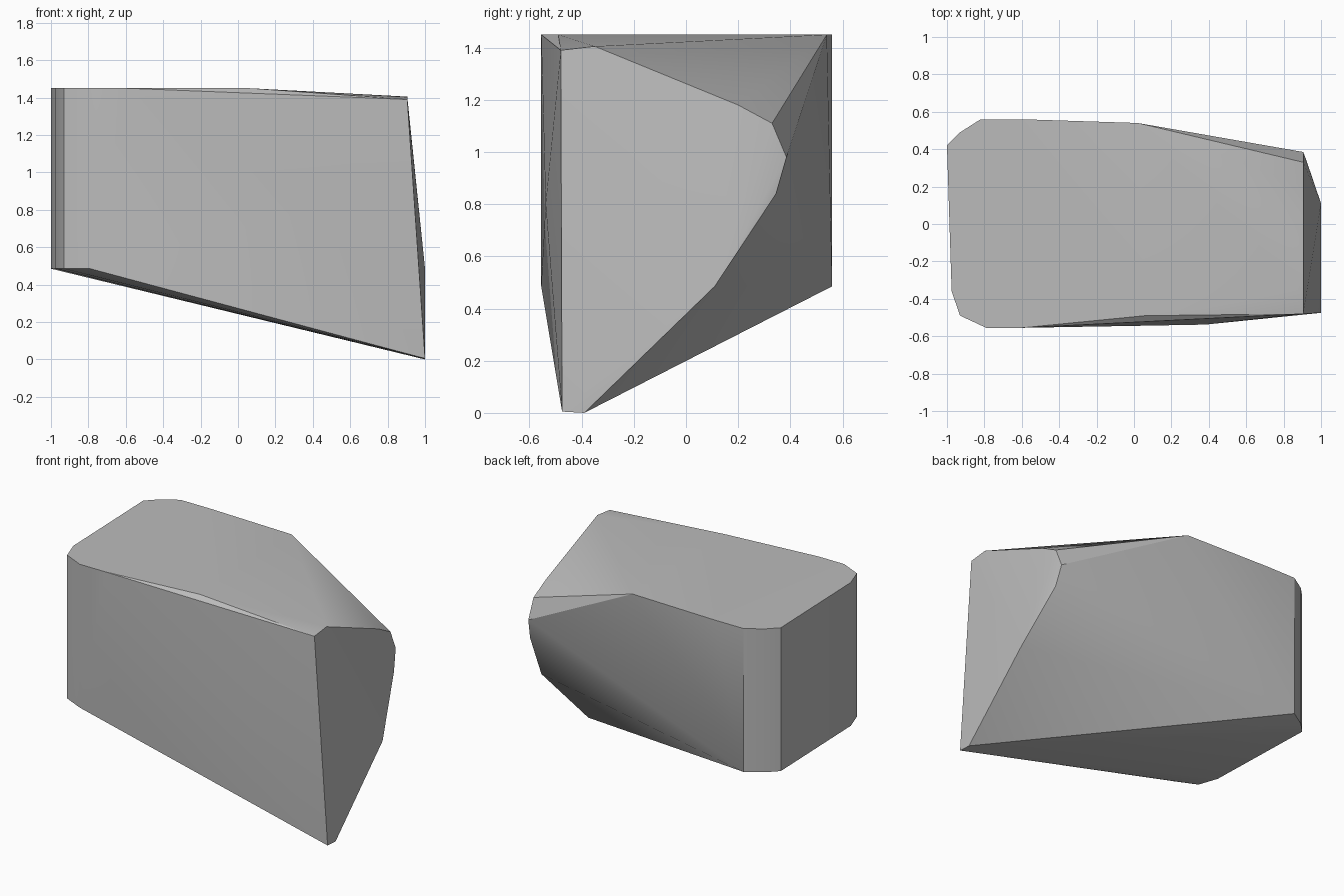
import bpy
import bmesh
import math

cube = bpy.data.objects.get("Cube")
if cube:
    bpy.data.objects.remove(cube, do_unlink=True)

# One plain stone colour
stone = bpy.data.materials.new("stone grey")
stone.use_nodes = True
grey = (0.5, 0.5, 0.5, 1)
stone.diffuse_color = grey
stone.node_tree.nodes["Principled BSDF"].inputs["Base Color"].default_value = grey

TOP, LEDGE = 1.45, 0.485

# Rounded upright end: the same outline at the ledge and at the top
end_outline = [(-0.79, -0.555), (-0.93, -0.49), (-0.975, -0.36),
               (-1, 0.42), (-0.93, 0.49), (-0.82, 0.56)]
points = [(x, y, z) for z in (LEDGE, TOP) for x, y in end_outline]

# Remaining rim of the flat top
top_rim = [(-0.6, -0.555), (0.06, -0.49), (0.02, 0.54), (-0.6, 0.56)]
points += [(x, y, TOP) for x, y in top_rim]

# Leaning chipped face at the tapered end
points += [(0.905, y, z) for y, z in
           [(-0.48, 1.39), (-0.35, 1.405), (0.2, 1.18), (0.33, 1.11), (0.385, 0.98)]]
points += [(0.92, 0.345, 0.84), (1, 0.11, LEDGE)]

# Low pointed foot and the slight bulge of the front
points += [(1, -0.39, 0), (1, -0.475, 0.005), (0.38, -0.538, 0.8)]

# Wrap the corners into one solid rock
bm = bmesh.new()
for p in points:
    bm.verts.new(p)
hull = bmesh.ops.convex_hull(bm, input=bm.verts[:])
spare = {v for v in hull["geom_interior"] + hull["geom_unused"]
         if isinstance(v, bmesh.types.BMVert)}
bmesh.ops.delete(bm, geom=list(spare), context="VERTS")
bmesh.ops.dissolve_limit(bm, angle_limit=math.radians(0.5),
                         verts=bm.verts[:], edges=bm.edges[:])
bmesh.ops.recalc_face_normals(bm, faces=bm.faces[:])

mesh = bpy.data.meshes.new("rock")
bm.to_mesh(mesh)
bm.free()
mesh.materials.append(stone)
rock = bpy.data.objects.new("rock", mesh)
bpy.context.collection.objects.link(rock)

# Soft facets with crisp main edges
for other in bpy.context.selected_objects:
    other.select_set(False)
rock.select_set(True)
bpy.context.view_layer.objects.active = rock
bpy.ops.object.shade_smooth_by_angle(angle=math.radians(30))
